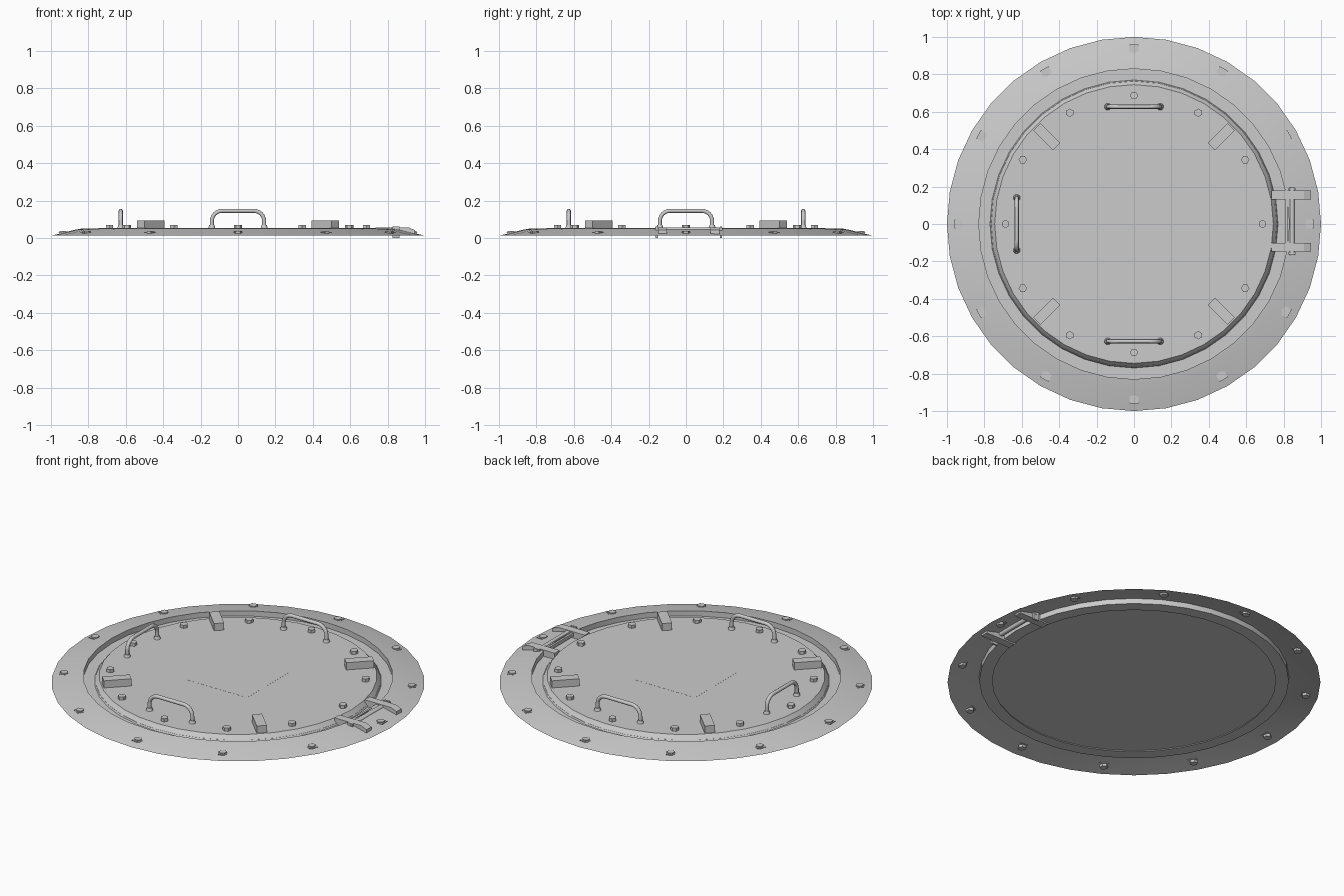
import bpy, bmesh, math
from mathutils import Matrix, Vector

old = bpy.data.objects.get("Cube")
if old:
    bpy.data.objects.remove(old, do_unlink=True)

steel = bpy.data.materials.new("steel grey")
steel.use_nodes = True
GREY = (0.6, 0.6, 0.6, 1)
steel.diffuse_color = GREY
steel.node_tree.nodes["Principled BSDF"].inputs["Base Color"].default_value = GREY

SEGMENTS = 36
LID_TOP = 0.052


def finish(name, bm, smooth=None):
    mesh = bpy.data.meshes.new(name)
    bm.to_mesh(mesh)
    bm.free()
    mesh.materials.append(steel)
    obj = bpy.data.objects.new(name, mesh)
    bpy.context.collection.objects.link(obj)
    if smooth:
        bpy.ops.object.select_all(action='DESELECT')
        obj.select_set(True)
        bpy.context.view_layer.objects.active = obj
        bpy.ops.object.shade_smooth_by_angle(angle=math.radians(smooth))
    return obj


def lathe(name, profile):
    """Spin an (r, z) profile around the vertical axis."""
    bm = bmesh.new()
    verts = [bm.verts.new((r, 0, z)) for r, z in profile]
    edges = [bm.edges.new(pair) for pair in zip(verts, verts[1:])]
    bmesh.ops.spin(bm, geom=verts + edges, cent=(0, 0, 0), axis=(0, 0, 1),
                   angle=math.tau, steps=SEGMENTS, use_merge=True)
    bmesh.ops.remove_doubles(bm, verts=bm.verts, dist=0.0001)
    bmesh.ops.recalc_face_normals(bm, faces=bm.faces)
    return finish(name, bm, 20)


def add_box(bm, size, matrix):
    bmesh.ops.create_cube(bm, size=1, matrix=matrix @ Matrix.Diagonal((*size, 1)))


def add_cylinder(bm, r1, r2, depth, sides, matrix):
    bmesh.ops.create_cone(bm, cap_ends=True, segments=sides, radius1=r1,
                          radius2=r2, depth=depth, matrix=matrix)


def polar(radius, degrees, z):
    """Frame whose x axis points outward at the given angle."""
    return Matrix.Rotation(math.radians(degrees), 4, 'Z') @ Matrix.Translation((radius, 0, z))


# Sloped sheet flange, stepping down into a shallow channel
lathe("outer_flange", [(1, 0.012), (0.87, 0.044), (0.83, 0.051),
                       (0.83, 0.02), (0.76, 0.02)])

# Lid with a bevelled rim
lathe("lid", [(0, LID_TOP), (0.745, LID_TOP), (0.77, 0.02), (0.765, 0.028), (0, 0.028)])

# Thin square plate in the middle of the lid
bm = bmesh.new()
add_box(bm, (0.4, 0.4, 0.001), Matrix.Translation((0, 0, LID_TOP)))
finish("centre_plate", bm)

# Hexagonal bolts around the lid and the flange
lid_bolts, flange_bolts, washers = bmesh.new(), bmesh.new(), bmesh.new()
for i in range(12):
    angle = i * 30
    add_cylinder(lid_bolts, 0.022, 0.022, 0.03, 6, polar(0.687, angle, LID_TOP + 0.003))
    add_cylinder(flange_bolts, 0.022, 0.022, 0.024, 6, polar(0.935, angle, 0.026))
    add_box(washers, (0.05, 0.05, 0.002), polar(0.935, angle, 0.03))
finish("lid_bolts", lid_bolts)
finish("flange_bolts", flange_bolts)
finish("flange_washers", washers)

# Radial clamp blocks
bm = bmesh.new()
for angle in range(45, 360, 90):
    add_box(bm, (0.15, 0.055, 0.045), polar(0.66, angle, LID_TOP + 0.02))
finish("clamp_blocks", bm)


# Bent tube handles with flared feet
def handle(name, degrees):
    half, top, bend, tube = 0.14, 0.145, 0.055, 0.011
    corner = [math.radians(a) for a in range(0, 91, 15)]
    right = [Vector((0, half - bend + bend * math.cos(a), top - bend + bend * math.sin(a)))
             for a in corner]
    left = [Vector((0, -p.y, p.z)) for p in reversed(right)]
    path = [Vector((0, half, LID_TOP - 0.01))] + right + left + [Vector((0, -half, LID_TOP - 0.01))]
    bm = bmesh.new()
    frame = polar(0.627, degrees, 0)
    rings = []
    for i, p in enumerate(path):
        t = (path[min(i + 1, len(path) - 1)] - path[max(i - 1, 0)]).normalized()
        side = Vector((1, 0, 0))
        up = t.cross(side)
        rings.append([bm.verts.new(frame @ (p + tube * (math.cos(a) * side + math.sin(a) * up)))
                      for a in (math.tau * k / 10 for k in range(10))])
    for a, b in zip(rings, rings[1:]):
        for k in range(10):
            n = (k + 1) % 10
            bm.faces.new((a[k], a[n], b[n], b[k]))
    for y in (-half, half):
        add_cylinder(bm, 0.019, 0.014, 0.016, 10,
                     frame @ Matrix.Translation((0, y, LID_TOP + 0.008)))
    bmesh.ops.recalc_face_normals(bm, faces=bm.faces)
    finish(name, bm, 40)


for name, angle in (("back_handle", 90), ("right_handle", 180), ("front_handle", 270)):
    handle(name, angle)

# Hinge arms reaching from the lid to the flange
HINGE_Y = 0.015
ARM = [(0.735, 0.03), (0.735, 0.057), (0.91, 0.057), (0.945, 0.042), (0.945, 0.012), (0.75, 0.012)]
bm = bmesh.new()
for side in (-1, 1):
    y = HINGE_Y + side * 0.14
    face = bm.faces.new([bm.verts.new((x, y - 0.023, z)) for x, z in ARM])
    new = bmesh.ops.extrude_face_region(bm, geom=[face])["geom"]
    bmesh.ops.translate(bm, vec=(0, 0.046, 0),
                        verts=[v for v in new if isinstance(v, bmesh.types.BMVert)])
bmesh.ops.recalc_face_normals(bm, faces=bm.faces)
finish("hinge_arms", bm)

# Hinge pin, its end brackets and the cross bar
bm = bmesh.new()
add_cylinder(bm, 0.014, 0.014, 0.36, 10,
             Matrix.Translation((0.845, HINGE_Y, 0.042)) @ Matrix.Rotation(math.pi / 2, 4, 'X'))
finish("hinge_pin", bm, 40)
bm = bmesh.new()
for side in (-1, 1):
    add_box(bm, (0.036, 0.012, 0.06), Matrix.Translation((0.845, HINGE_Y + side * 0.172, 0.03)))
finish("hinge_brackets", bm)
bm = bmesh.new()
add_box(bm, (0.012, 0.28, 0.02), Matrix.Translation((0.815, HINGE_Y, 0.04)))
finish("hinge_cross_bar", bm)
